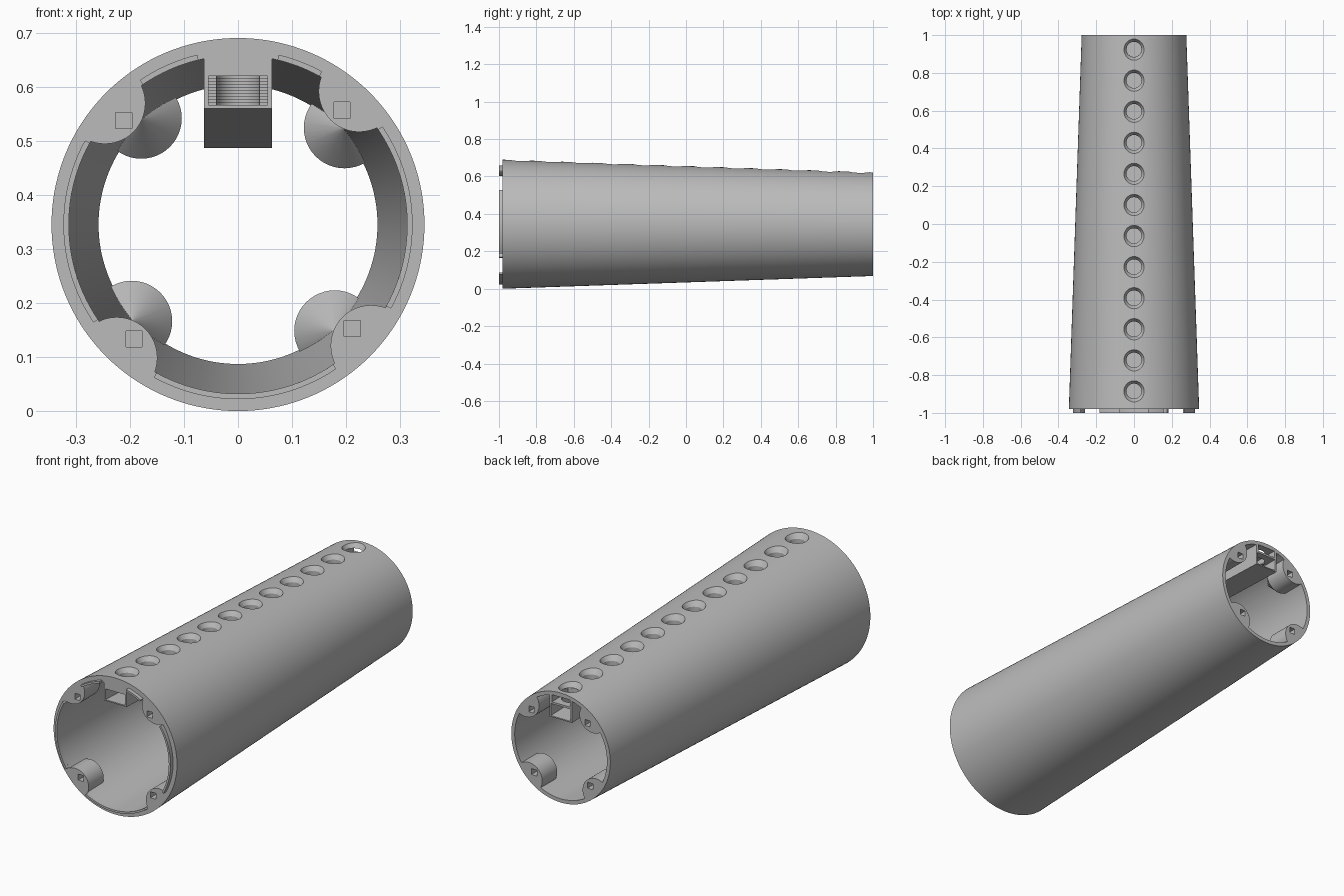
import bpy, bmesh, math
from math import sin, cos, pi, radians
from mathutils import Matrix, Vector

old = bpy.data.objects.get("Cube")
if old:
    bpy.data.objects.remove(old, do_unlink=True)

CZ = 0.345            # height of the tube axis
FRONT, BACK = -0.98, 1.0
ALONG_Y = Matrix.Rotation(-pi / 2, 4, 'X')


def taper(a, b, y):
    return a + (b - a) * (y - FRONT) / (BACK - FRONT)


def outer(y):
    return taper(0.345, 0.277, y)


def inner(y):
    return taper(0.313, 0.258, y)


def box_bottom(y):
    return taper(0.56, 0.487, y)


grey = bpy.data.materials.new("grey plastic")
grey.use_nodes = True
colour = (0.5, 0.5, 0.5, 1)
grey.diffuse_color = colour
grey.node_tree.nodes["Principled BSDF"].inputs["Base Color"].default_value = colour


def lathe(bm, profile, centre, turn=Matrix(), sides=48):
    """Closed solid of rings (radius, distance) about a turned z axis."""
    m = Matrix.Translation(centre) @ turn
    rings = [[bm.verts.new(m @ Vector((r * cos(2 * pi * i / sides), r * sin(2 * pi * i / sides), t)))
              for i in range(sides)] for r, t in profile]
    for a, b in zip(rings, rings[1:]):
        for i in range(sides):
            j = (i + 1) % sides
            bm.faces.new((a[i], a[j], b[j], b[i]))
    bm.faces.new(rings[0])
    bm.faces.new(rings[-1])


def extrude_x(bm, outline, half):
    """Side outline of (y, z) points, made into a slab of the given half width."""
    sides = [[bm.verts.new((x, y, z)) for y, z in outline] for x in (-half, half)]
    n = len(outline)
    for i in range(n):
        j = (i + 1) % n
        bm.faces.new((sides[0][i], sides[0][j], sides[1][j], sides[1][i]))
    for s in sides:
        bm.faces.new(s)


def finish(name, bm):
    bmesh.ops.recalc_face_normals(bm, faces=bm.faces[:])
    mesh = bpy.data.meshes.new(name)
    bm.to_mesh(mesh)
    bm.free()
    mesh.materials.append(grey)
    ob = bpy.data.objects.new(name, mesh)
    bpy.context.collection.objects.link(ob)
    return ob


def cut(target, cutter):
    """Subtract the cutter, keep the result and remove the cutter."""
    mod = target.modifiers.new("cut", 'BOOLEAN')
    mod.operation, mod.solver, mod.object = 'DIFFERENCE', 'EXACT', cutter
    bpy.context.view_layer.update()
    deps = bpy.context.evaluated_depsgraph_get()
    mesh = bpy.data.meshes.new_from_object(target.evaluated_get(deps))
    target.modifiers.clear()
    target.data = mesh
    bpy.data.objects.remove(cutter, do_unlink=True)


def polar(radius, degrees, y):
    a = radians(degrees)
    return Vector((radius * cos(a), y, CZ + radius * sin(a)))


AXIS = Vector((0, 0, CZ))
front_angles = [47.7 + 90 * k for k in range(4)]
back_angles = [42.3 + 90 * k for k in range(4)]

# Tapered outer body
bm = bmesh.new()
lathe(bm, [(outer(y), y) for y in (FRONT, BACK)], AXIS, ALONG_Y, 144)
shell = finish("tapered_tube", bm)

# Hollow interior, leaving screw bosses and the light channel in place
bm = bmesh.new()
lathe(bm, [(inner(y), y) for y in (-1.05, 1.05)], AXIS, ALONG_Y, 144)
cavity = finish("cavity_cutter", bm)

bm = bmesh.new()
for a in front_angles:
    lathe(bm, [(0.075, -1.1), (0.075, -0.86), (0.002, -0.78)], polar(0.333, a, 0), ALONG_Y)
for a in back_angles:
    lathe(bm, [(0.002, 0.8), (0.075, 0.88), (0.075, 1.1)], polar(0.266, a, 0), ALONG_Y)
cut(cavity, finish("boss_cutter", bm))

bm = bmesh.new()
extrude_x(bm, [(-1.1, box_bottom(-1.1)), (1.1, box_bottom(1.1)), (1.1, 0.72), (-1.1, 0.72)], 0.063)
cut(cavity, finish("box_cutter", bm))
cut(shell, cavity)

# Square screw holes in the bosses
bm = bmesh.new()
spots = [polar(0.286, a, -0.99) for a in front_angles] + [polar(0.222, a, 1.01) for a in back_angles]
for p in spots:
    size = Matrix.Diagonal((0.03, 0.22, 0.03, 1))
    bmesh.ops.create_cube(bm, size=1, matrix=Matrix.Translation(p) @ size)
cut(shell, finish("screw_cutter", bm))

# Light channel: sloping floor, ceiling stepping down at every hole
hole_ys = [-0.885 + 0.1645 * k for k in range(12)]
outline = [(1.1, box_bottom(1.1) + 0.006), (-1.1, box_bottom(-1.1) + 0.006)]
ceiling = 0.62
outline.append((-1.1, ceiling))
for y in hole_ys:
    outline.append((y, ceiling))
    ceiling -= 0.0055
    outline.append((y, ceiling))
outline.append((1.1, ceiling))
bm = bmesh.new()
extrude_x(bm, outline, 0.055)
cut(shell, finish("channel_cutter", bm))

# Upper slot at the rear end of the channel
bm = bmesh.new()
extrude_x(bm, [(0.87, 0.564), (1.1, 0.564), (1.1, 0.6), (0.87, 0.6)], 0.05)
cut(shell, finish("slot_cutter", bm))

# Row of countersunk light holes
bm = bmesh.new()
for y in hole_ys:
    top = CZ + outer(y)
    lathe(bm, [(0.04, -0.09), (0.04, -0.025), (0.064, 0.012)], (0, y, top))
cut(shell, finish("hole_cutter", bm))


# Raised locating lip on the front rim, broken at the bosses and the channel
def lip_arc(bm, start, end, steps=24):
    loops = []
    for i in range(steps + 1):
        a = start + (end - start) * i / steps
        loops.append([bm.verts.new(polar(r, a, y)) for r, y in
                      ((0.313, -1.0), (0.323, -1.0), (0.323, -0.975), (0.313, -0.975))])
    for a, b in zip(loops, loops[1:]):
        for i in range(4):
            j = (i + 1) % 4
            bm.faces.new((a[i], a[j], b[j], b[i]))
    bm.faces.new(loops[0])
    bm.faces.new(loops[-1])


bm = bmesh.new()
for k, a in enumerate(front_angles):
    start, end = a + 13.5, a + 76.5
    if k == 0:
        lip_arc(bm, start, 76.5)
        lip_arc(bm, 103.5, end)
    else:
        lip_arc(bm, start, end)
lip = finish("front_lip", bm)

# Smooth curved walls, crisp edges
bpy.ops.object.select_all(action='DESELECT')
for ob in (shell, lip):
    ob.select_set(True)
bpy.context.view_layer.objects.active = shell
bpy.ops.object.shade_smooth_by_angle(angle=radians(30))
